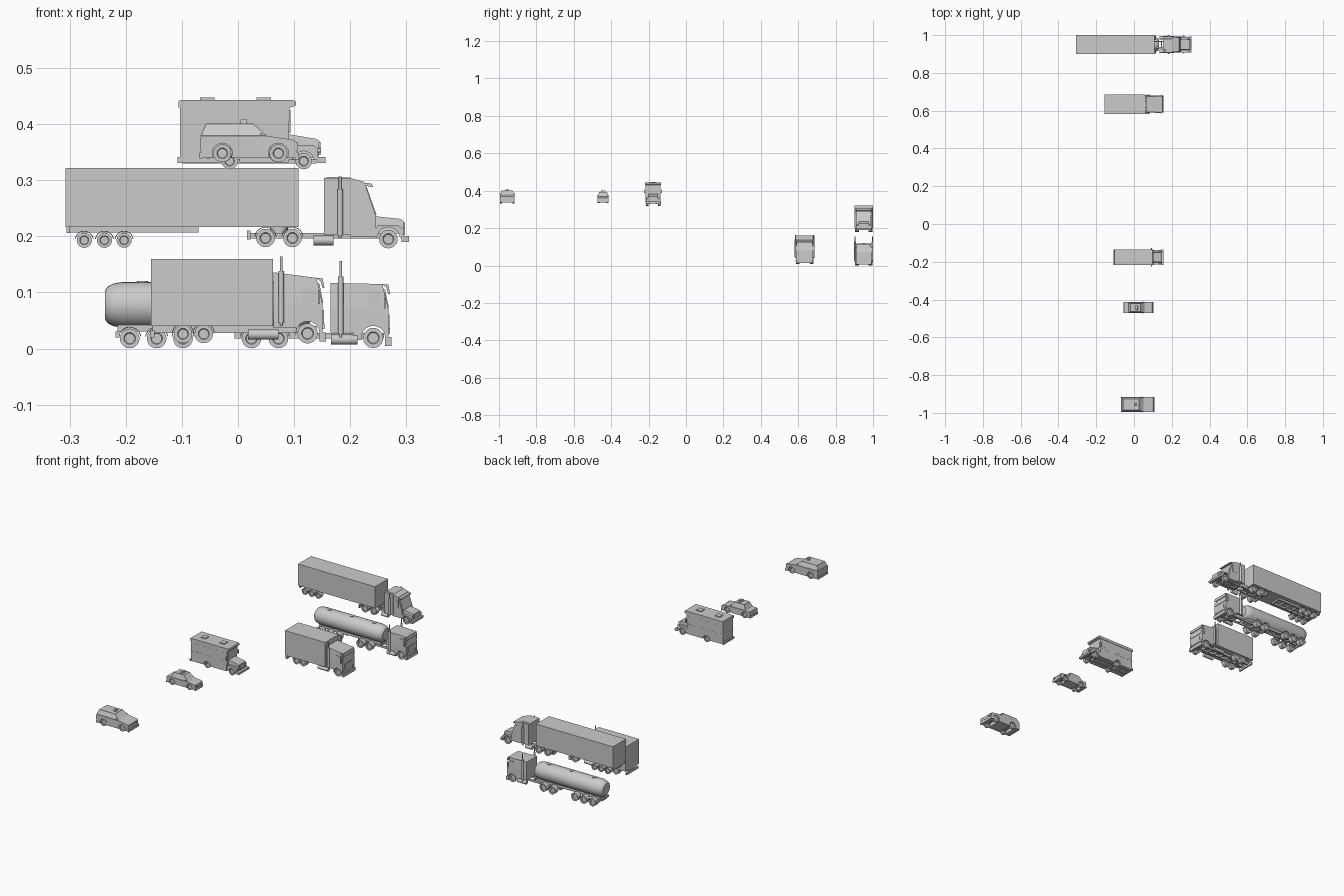
import bpy, bmesh
from math import sin, cos, pi, asin
from mathutils import Matrix


def finish(bm, name, smooth=False):
    bmesh.ops.recalc_face_normals(bm, faces=bm.faces)
    me = bpy.data.meshes.new(name)
    bm.to_mesh(me)
    bm.free()
    ob = bpy.data.objects.new(name, me)
    bpy.context.collection.objects.link(ob)
    if smooth:
        bpy.ops.object.select_all(action='DESELECT')
        ob.select_set(True)
        bpy.context.view_layer.objects.active = ob
        bpy.ops.object.shade_smooth_by_angle(angle=0.6)
    return ob


def prism(name, pts, y, w, w_top=None, inset=0):
    """Side profile (x, z) extruded across y; half width w at the bottom, w_top at the top."""
    w_top = w if w_top is None else w_top
    lo, hi = min(p[1] for p in pts), max(p[1] for p in pts)
    half = lambda z: w + (w_top - w) * (z - lo) / (hi - lo)
    bm = bmesh.new()
    a = [bm.verts.new((x, y - half(z), z)) for x, z in pts]
    b = [bm.verts.new((x, y + half(z), z)) for x, z in pts]
    bm.faces.new(a)
    bm.faces.new(b[::-1])
    for i in range(len(pts)):
        j = (i + 1) % len(pts)
        bm.faces.new((a[i], b[i], b[j], a[j]))
    bmesh.ops.recalc_face_normals(bm, faces=bm.faces)
    if inset:  # recessed glass
        glass = [f for f in bm.faces if abs(f.normal.z) < 0.9]
        bmesh.ops.inset_individual(bm, faces=glass, thickness=inset, depth=-0.001)
    return finish(bm, name)


def box(name, x0, x1, y, w, z0, z1):
    return prism(name, [(x0, z0), (x1, z0), (x1, z1), (x0, z1)], y, w)


def cyl(name, c, r, length, axis, n=16, rim=0):
    bm = bmesh.new()
    rot = {'X': Matrix.Rotation(pi / 2, 4, 'Y'), 'Y': Matrix.Rotation(pi / 2, 4, 'X'),
           'Z': Matrix()}[axis]
    bmesh.ops.create_cone(bm, cap_ends=True, segments=n, radius1=r, radius2=r, depth=length,
                          matrix=Matrix.Translation(c) @ rot)
    if rim:
        caps = [f for f in bm.faces if len(f.verts) == n]
        bmesh.ops.inset_individual(bm, faces=caps, thickness=rim, depth=0)
        bmesh.ops.inset_individual(bm, faces=caps, thickness=rim * 0.2, depth=-0.002)
    return finish(bm, name, True)


def wheels(xs, y, z, r, track, width):
    for x in xs:
        for s in (-1, 1):
            cyl("wheel", (x, y + s * (track - width / 2), z), r, width, 'Y', 20, r * 0.4)
        cyl("axle", (x, y, z), 0.003, 2 * (track - width), 'Y', 8)


def fenders(xs, y, z, r, track, width):
    for x in xs:
        arc = [pi * (0.05 + 0.9 * i / 10) for i in range(11)]
        pts = [(x + (r + 0.0035) * cos(a), z + (r + 0.0035) * sin(a)) for a in arc]
        pts += [(x + (r + 0.002) * cos(a), z + (r + 0.002) * sin(a)) for a in reversed(arc)]
        for s in (-1, 1):
            prism("fender", pts, y + s * (track - width / 2), width / 2)


def outline(rear, front, zb, arches, zc, r, top):
    """Closed side profile with round wheel arches cut from the bottom edge."""
    a0 = asin((zb - zc) / r)
    pts = [(rear, zb)] if rear is not None else []
    for x in arches:
        for i in range(11):
            a = pi - a0 - (pi - 2 * a0) * i / 10
            pts.append((x + r * cos(a), zc + r * sin(a)))
    return pts + [(front, zb)] + top


def frame(x0, x1, y, z0, z1, w=0.017):
    for s in (-1, 1):
        box("chassis_rail", x0, x1, y + s * w, 0.003, z0, z1)
    n = max(2, int((x1 - x0) / 0.035))
    for i in range(n + 1):
        x = x0 + 0.002 + (x1 - x0 - 0.004) * i / n
        box("cross_member", x - 0.002, x + 0.002, y, w, z0 + 0.001, z1 - 0.001)


def truck_side_parts(y, tank_x, tank_z, stack_x, z0, z1, w):
    for s in (-1, 1):
        cyl("fuel_tank", (sum(tank_x) / 2, y + s * (w - 0.009), tank_z), 0.009,
            tank_x[1] - tank_x[0], 'X')
        cyl("exhaust_stack", (stack_x, y + s * w, (z0 + z1) / 2), 0.0025, z1 - z0, 'Z', 12)
        cyl("exhaust_muffler", (stack_x, y + s * w, z0 + (z1 - z0) * 0.42), 0.005,
            (z1 - z0) * 0.75, 'Z', 12)


def cabover(y, g, x0, xf, roof_back, roof_front, w):
    """Flat nosed cab; xf is the front, g the ground height."""
    xw, r = xf - 0.027, 0.018
    prism("cab_lower", outline(x0 + 0.04, xf, g + 0.014, [xw], g + r, 0.0215,
          [(xf, g + 0.07), (x0, g + 0.07), (x0, g + 0.028), (x0 + 0.04, g + 0.028)]), y, w)
    prism("cab_upper", [(x0, g + 0.07), (xf, g + 0.07), (xf - 0.011, roof_front),
                        (x0, roof_back)], y, w, w - 0.003)
    # sun visor, windshield, side windows
    prism("visor", [(xf - 0.012, roof_front), (xf, roof_front - 0.001),
                    (xf + 0.003, roof_front - 0.018), (xf, roof_front - 0.018),
                    (xf - 0.004, roof_front - 0.006)], y, w - 0.002)
    prism("windshield", [(xf - 0.002, g + 0.072), (xf + 0.001, g + 0.072),
                         (xf - 0.006, roof_front - 0.01), (xf - 0.01, roof_front - 0.01)],
          y, w - 0.006)
    prism("side_window", [(xf - 0.036, g + 0.072), (xf - 0.007, g + 0.072),
                          (xf - 0.014, g + 0.1), (xf - 0.036, g + 0.1)], y, w + 0.0003)
    box("grille", xf, xf + 0.002, y, w * 0.6, g + 0.03, g + 0.06)
    box("front_bumper", xf - 0.006, xf + 0.006, y, w, g + 0.004, g + 0.02)
    for s in (-1, 1):
        box("headlight", xf, xf + 0.003, y + s * w * 0.78, 0.006, g + 0.026, g + 0.036)
        box("mirror", xf - 0.008, xf - 0.005, y + s * (w + 0.004), 0.0035, g + 0.07, g + 0.095)
    wheels([xw], y, g + r, r, w, 0.014)


# ---- Box trailer with long nosed tractor
y, g = 0.95, 0.18
box("trailer_box", -0.307, 0.108, y, 0.05, 0.217, 0.322)
frame(-0.3, -0.07, y, 0.207, 0.217, 0.025)
box("trailer_rear_bumper", -0.306, -0.299, y, 0.045, 0.206, 0.218)
wheels([-0.274, -0.238, -0.203], y, 0.193, 0.0135, 0.047, 0.022)
fenders([-0.274, -0.238, -0.203], y, 0.193, 0.0135, 0.047, 0.022)
frame(0.018, 0.28, y, 0.196, 0.206)
cyl("trailer_coupling", (0.073, y, 0.211), 0.016, 0.012, 'Z')
for s in (-1, 1):
    box("mud_flap", 0.016, 0.022, y + s * 0.034, 0.012, 0.194, 0.21)
wheels([0.049, 0.097], y, 0.197, 0.0165, 0.047, 0.022)
fenders([0.049, 0.097], y, 0.197, 0.0165, 0.047, 0.022)
box("sleeper", 0.153, 0.2, y, 0.042, 0.203, 0.304)
prism("roof_fairing", [(0.156, 0.304), (0.208, 0.297), (0.2, 0.305), (0.16, 0.306)], y, 0.036, 0.03)
prism("cab", [(0.2, 0.2), (0.246, 0.2), (0.246, 0.236), (0.225, 0.297), (0.2, 0.304)], y, 0.04)
prism("windshield", [(0.24, 0.238), (0.247, 0.238), (0.229, 0.289), (0.222, 0.289)], y, 0.034)
box("door_window", 0.204, 0.226, y, 0.0405, 0.246, 0.282)
prism("visor", [(0.222, 0.296), (0.238, 0.294), (0.241, 0.288), (0.238, 0.288), (0.224, 0.291)], y, 0.038)
prism("hood", [(0.243, 0.205), (0.294, 0.205), (0.296, 0.226), (0.29, 0.231), (0.243, 0.236)], y, 0.03, 0.026)
prism("front_fender", outline(0.244, 0.295, 0.198, [0.268], 0.196, 0.0205,
      [(0.295, 0.214), (0.284, 0.22), (0.25, 0.22), (0.244, 0.212)]), y, 0.041)
box("grille", 0.294, 0.298, y, 0.018, 0.202, 0.225)
box("front_bumper", 0.291, 0.305, y, 0.042, 0.19, 0.201)
wheels([0.268], y, 0.195, 0.0165, 0.041, 0.014)
truck_side_parts(y, (0.135, 0.17), 0.193, 0.182, 0.197, 0.307, 0.045)

# ---- Tanker with cab-over tractor
g = 0.001
prof = [(-0.237, 0), (-0.237, 0.026), (-0.232, 0.033), (-0.222, 0.038), (-0.205, 0.041),
        (0.1, 0.041), (0.117, 0.038), (0.127, 0.033), (0.132, 0.026), (0.132, 0)]
bm = bmesh.new()
vs = [bm.verts.new((x, y, 0.078 + r)) for x, r in prof]
es = [bm.edges.new(p) for p in zip(vs, vs[1:])]
bmesh.ops.spin(bm, geom=vs + es, cent=(0, y, 0.078), axis=(1, 0, 0), angle=2 * pi, steps=24)
bmesh.ops.remove_doubles(bm, verts=bm.verts, dist=1e-5)
finish(bm, "tank", True)
for x in (-0.17, -0.05, 0.07):
    cyl("tank_hatch", (x, y, 0.118), 0.01, 0.005, 'Z')
frame(-0.215, 0.12, y, 0.03, 0.042)
box("tanker_rear_bumper", -0.218, -0.21, y, 0.045, 0.02, 0.03)
for x0, xs in ((0, [-0.193, -0.145, -0.098]), (1, [0.024, 0.072])):
    wheels(xs, y, 0.018, 0.0175, 0.047, 0.022)
    fenders(xs, y, 0.018, 0.0175, 0.047, 0.022)
frame(-0.006, 0.26, y, 0.018, 0.028)
cyl("tanker_coupling", (0.048, y, 0.034), 0.016, 0.014, 'Z')
cabover(y, g, 0.165, 0.268, 0.117, 0.115, 0.042)
truck_side_parts(y, (0.166, 0.213), 0.016, 0.183, 0.02, 0.156, 0.046)

# ---- Box truck
y, g = 0.634, 0.009
box("cargo_box", -0.155, 0.062, y, 0.052, 0.04, 0.16)
frame(-0.152, 0.14, y, 0.028, 0.04)
box("truck_rear_bumper", -0.156, -0.149, y, 0.045, 0.02, 0.032)
wheels([-0.098, -0.061], y, 0.026, 0.0165, 0.047, 0.022)
fenders([-0.098, -0.061], y, 0.026, 0.0165, 0.047, 0.022)
cabover(y, g, 0.063, 0.151, 0.136, 0.126, 0.045)
truck_side_parts(y, (0.018, 0.072), 0.025, 0.077, 0.04, 0.164, 0.048)

# ---- Motorhome
y = -0.176
prism("motorhome_body", outline(-0.103, 0.09, 0.332, [-0.015], 0.334, 0.018,
      [(0.092, 0.432), (-0.103, 0.432)]), y, 0.04)
prism("motorhome_roof", [(-0.106, 0.43), (0.094, 0.43), (0.103, 0.433), (0.103, 0.44),
                         (0.099, 0.443), (-0.103, 0.443), (-0.106, 0.44)], y, 0.042)
for x in (-0.055, 0.046):
    box("roof_vent", x - 0.013, x + 0.013, y, 0.013, 0.443, 0.447)
box("belt_trim", -0.1035, 0.09, y, 0.0406, 0.378, 0.381)
for x0, x1 in ((-0.09, -0.05), (-0.035, 0.005), (0.055, 0.084)):
    box("side_window", x0, x1, y, 0.0405, 0.388, 0.42)
box("entry_door", 0.018, 0.042, y, 0.0405, 0.337, 0.422)
box("windshield", 0.09, 0.0935, y, 0.035, 0.384, 0.425)
prism("motorhome_hood", [(0.09, 0.34), (0.143, 0.34), (0.145, 0.37), (0.138, 0.374), (0.09, 0.382)], y, 0.029, 0.025)
prism("motorhome_front_fender", outline(0.088, 0.143, 0.336, [0.117], 0.334, 0.018,
      [(0.143, 0.356), (0.133, 0.363), (0.1, 0.363), (0.088, 0.354)]), y, 0.039)
box("grille", 0.143, 0.147, y, 0.017, 0.345, 0.368)
box("front_bumper", 0.142, 0.156, y, 0.04, 0.331, 0.341)
box("rear_bumper", -0.108, -0.1, y, 0.041, 0.331, 0.341)
for s in (-1, 1):
    box("mirror", 0.09, 0.094, y + s * 0.0445, 0.0035, 0.388, 0.405)
    cyl("headlight", (0.145, y + s * 0.026, 0.353), 0.004, 0.006, 'X', 12)
wheels([-0.015, 0.117], y, 0.334, 0.0145, 0.039, 0.014)
frame(-0.1, 0.14, y, 0.33, 0.338)


# ---- Passenger cars
def car(y, w, rear, nose, wx, zc, r, belt, hood_z, cabin, roof_w, light):
    zb = 0.34
    cx = cabin[1][0]
    prism("car_body", outline(rear + 0.003, nose - 0.002, zb, wx, zc, r + 0.002,
          [(nose, zb + 0.01), (nose - 0.001, hood_z - 0.004), (nose - 0.006, hood_z),
           (cx, belt), (rear + 0.002, belt), (rear, belt - 0.012)]), y, w)
    prism("car_cabin", cabin, y, w - 0.001, roof_w, 0.0025)
    lx, lz, ly = light
    prism("roof_light", [(lx - 0.007, lz), (lx + 0.007, lz), (lx + 0.005, lz + 0.008),
                         (lx - 0.005, lz + 0.008)], y, ly, ly * 0.9)
    box("front_bumper", nose - 0.003, nose + 0.003, y, w, 0.337, 0.349)
    box("rear_bumper", rear - 0.001, rear + 0.005, y, w, 0.339, 0.349)
    box("grille", nose - 0.002, nose + 0.001, y, w * 0.55, 0.352, hood_z - 0.005)
    for s in (-1, 1):
        box("headlight", nose - 0.002, nose + 0.0015, y + s * w * 0.78, w * 0.16, 0.353, hood_z - 0.004)
        box("mirror", cx - 0.012, cx - 0.008, y + s * (w + 0.0005), 0.0025, belt, belt + 0.005)
    wheels(wx, y, zc, r, w, 0.011)


car(-0.443, 0.029, -0.055, 0.099, [-0.025, 0.069], 0.3465, 0.0135, 0.369, 0.365,
    [(-0.03, 0.369), (0.057, 0.369), (0.034, 0.393), (-0.018, 0.393)], 0.021, (0.014, 0.393, 0.012))
car(-0.956, 0.039, -0.068, 0.105, [-0.028, 0.072], 0.348, 0.016, 0.379, 0.372,
    [(-0.067, 0.379), (0.052, 0.379), (0.027, 0.401), (-0.057, 0.401)], 0.029, (0.01, 0.401, 0.008))
